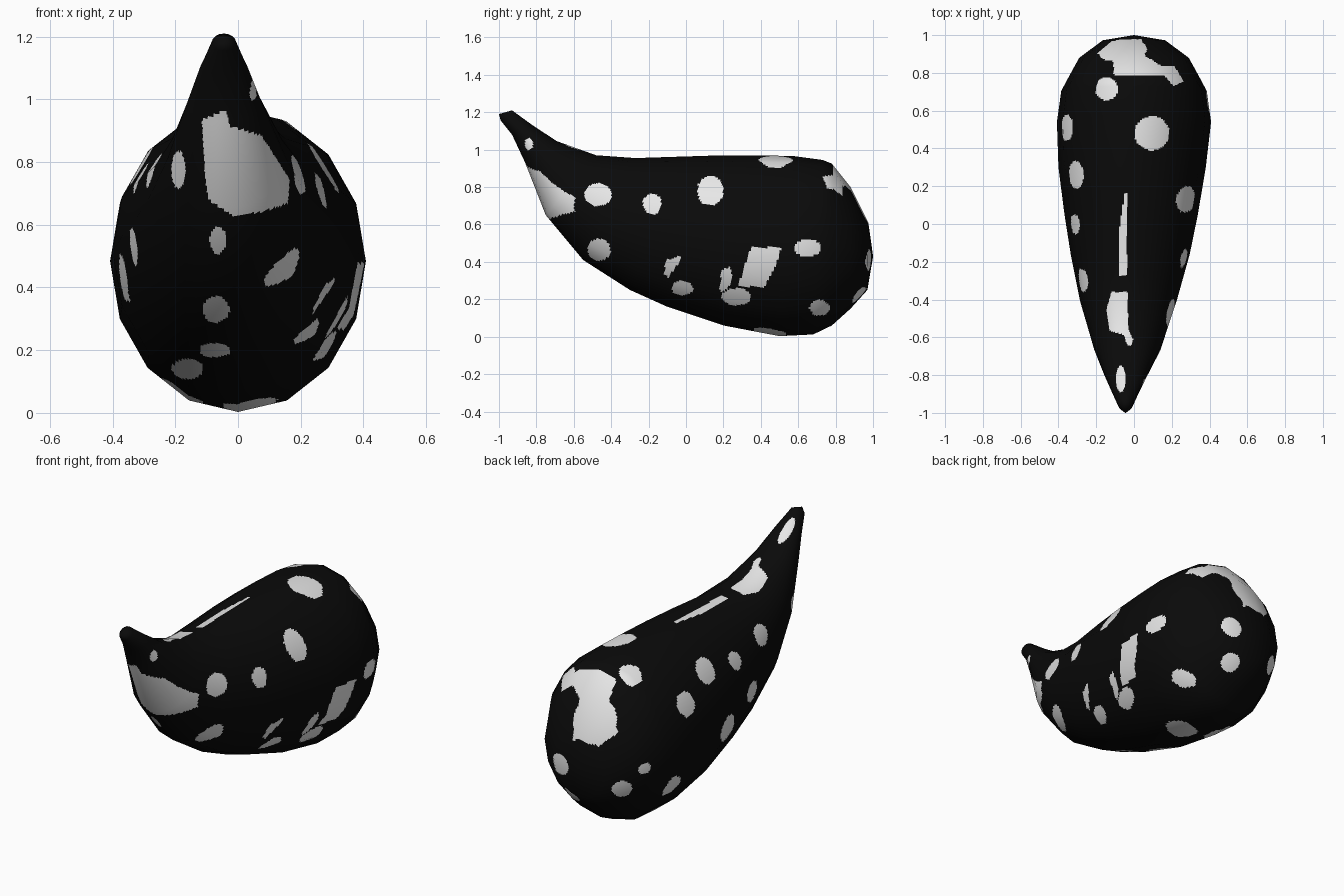
import bpy, math
from mathutils import Vector

# Body rings from the thin upturned tip to the round back:
# top y, top z, bottom y, bottom z, centre x, half width
RINGS = [
    (-0.998, 1.191, -1.0, 1.187, -0.045, 0.002),
    (-0.93, 1.21, -0.99, 1.155, -0.045, 0.038),
    (-0.82, 1.13, -0.93, 1.08, -0.045, 0.075),
    (-0.69, 1.045, -0.86, 0.93, -0.043, 0.12),
    (-0.48, 0.97, -0.75, 0.65, -0.035, 0.19),
    (-0.27, 0.955, -0.55, 0.41, -0.03, 0.255),
    (-0.02, 0.963, -0.30, 0.25, -0.02, 0.315),
    (0.20, 0.97, -0.10, 0.16, -0.015, 0.353),
    (0.40, 0.97, 0.20, 0.06, -0.01, 0.39),
    (0.58, 0.965, 0.50, 0.003, 0.0, 0.408),
    (0.73, 0.945, 0.68, 0.012, 0.0, 0.385),
    (0.78, 0.925, 0.78, 0.06, 0.0, 0.345),
    (0.88, 0.80, 0.88, 0.15, 0.0, 0.29),
    (0.975, 0.61, 0.97, 0.25, 0.0, 0.165),
    (1.0, 0.432, 1.0, 0.428, 0.0, 0.002),
]
SIDES, FINE = 16, 14

# Spots seen from the right: y, z, radius y, radius z
RIGHT_OVALS = [(-0.47, 0.76, .072, .062), (-0.18, 0.71, .05, .056), (0.13, 0.78, .07, .08),
               (-0.465, 0.465, .06, .06), (-0.02, 0.26, .057, .04), (0.27, 0.213, .078, .045),
               (0.65, 0.475, .07, .048), (0.715, 0.155, .055, .042), (-0.84, 1.03, .022, .032)]
RIGHT_SHAPES = [
    [(.35, .48), (.51, .476), (.476, .37), (.42, .267), (.28, .267), (.305, .36)],
    [(.19, .36), (.24, .37), (.25, .31), (.22, .25), (.18, .24)],
    [(-.11, .41), (-.03, .43), (-.035, .40), (-.095, .315), (-.115, .33)],
]
# Spots seen from the front: x, z, radius x, radius z
FRONT_OVALS = [(-.19, .775, .022, .06), (-.063, .55, .027, .042), (-.07, .33, .042, .042),
               (-.073, .20, .05, .023), (-.16, .14, .05, .032)]
FRONT_SHAPES = [
    [(-.115, .935), (-.04, .965), (-.025, .915), (.075, .885), (.165, .745), (.16, .67),
     (.135, .66), (.075, .64), (-.02, .63), (-.095, .68), (-.105, .75)],
]
# Spots seen from above: x, y, radius x, radius y
TOP_OVALS = [(.095, .48, .092, .09), (-.145, .715, .06, .06), (-.07, -.82, .026, .07)]
TOP_SHAPES = [
    [(-.12, -.36), (-.035, -.36), (-.03, -.555), (-.005, -.61), (-.015, -.65),
     (-.04, -.635), (-.05, -.59), (-.13, -.565), (-.145, -.45)],
    [(.06, .89), (.14, .84), (.21, .84), (.265, .755), (.21, .73), (.16, .785),
     (-.105, .785), (-.115, .91), (-.2, .9), (-.115, .97), (.04, .98)],
]
# Spots on the left, back and underside: x, y, z, radius
BALLS = [(-.06, .94, .70, .13), (.12, .975, .41, .06), (.09, .94, .21, .058),
         (-.22, .90, .33, .055), (-.32, .83, .44, .036), (-.34, .63, .28, .065),
         (-.365, .14, .43, .075), (-.365, .51, .71, .07), (-.32, .26, .80, .075),
         (-.31, .0, .75, .052), (-.28, -.30, .78, .062), (-.335, -.13, .53, .06),
         (.04, .45, .015, .09), (-.18, .50, .06, .08)]


def in_oval(a, b, o):
    return ((a - o[0]) / o[2]) ** 2 + ((b - o[1]) / o[3]) ** 2 < 1


def in_shape(a, b, pts):
    inside = False
    for (x0, y0), (x1, y1) in zip(pts, pts[1:] + pts[:1]):
        if (y0 > b) != (y1 > b) and a < x0 + (b - y0) * (x1 - x0) / (y1 - y0):
            inside = not inside
    return inside


def hit(a, b, ovals, shapes):
    return any(in_oval(a, b, o) for o in ovals) or any(in_shape(a, b, s) for s in shapes)


def is_spot(c, n):
    return (n.x > 0.1 and hit(c.y, c.z, RIGHT_OVALS, RIGHT_SHAPES)
            or n.y < -0.02 and hit(c.x, c.z, FRONT_OVALS, FRONT_SHAPES)
            or n.z > 0.02 and hit(c.x, c.y, TOP_OVALS, TOP_SHAPES)
            or any((c - Vector(s[:3])).length_squared < s[3] ** 2 for s in BALLS))


# Coarse 16-sided cage and its smooth normals
cage = []
for ty, tz, by, bz, cx, hw in RINGS:
    row = []
    for k in range(SIDES):
        t = 2 * math.pi * k / SIDES
        s, c = math.sin(t), math.cos(t)
        row.append(Vector((cx + hw * s, (ty + by) / 2 + (ty - by) / 2 * c,
                           (tz + bz) / 2 + (tz - bz) / 2 * c)))
    cage.append(row)
last = len(cage) - 1
normals = []
for i in range(last + 1):
    row = []
    for k in range(SIDES):
        along = cage[min(i + 1, last)][k] - cage[max(i - 1, 0)][k]
        around = cage[i][(k + 1) % SIDES] - cage[i][k - 1]
        row.append(around.cross(along).normalized())
    normals.append(row)
normals[0] = [Vector((0, -0.9, 0.44))] * SIDES
normals[last] = [Vector((0, 1, 0))] * SIDES


def fine_row(a, b, f):
    row = []
    for k in range(SIDES):
        p, q = a[k].lerp(b[k], f), a[(k + 1) % SIDES].lerp(b[(k + 1) % SIDES], f)
        row += [p.lerp(q, j / FINE) for j in range(FINE)]
    return row


# Fine grid on the same flat facets, so the spots get clean edges
verts, vnorm, rows = [], [], 0
for i in range(last):
    steps = math.ceil(max((q - p).length for p, q in zip(cage[i], cage[i + 1])) / 0.012)
    for s in range(steps + (i == last - 1)):
        verts += fine_row(cage[i], cage[i + 1], s / steps)
        vnorm += fine_row(normals[i], normals[i + 1], s / steps)
        rows += 1
n = SIDES * FINE
faces = [(r * n + k, r * n + (k + 1) % n, (r + 1) * n + (k + 1) % n, (r + 1) * n + k)
         for r in range(rows - 1) for k in range(n)]
faces += [tuple(reversed(range(n))), tuple(range((rows - 1) * n, rows * n))]

mesh = bpy.data.meshes.new("spotted_body")
mesh.from_pydata([tuple(v) for v in verts], [], faces)
for name, value in (("black", 0.003), ("white", 0.8)):
    mat = bpy.data.materials.new(name)
    mat.diffuse_color = (value, value, value, 1)
    mesh.materials.append(mat)

# White spots
for poly in mesh.polygons:
    poly.use_smooth = True
    poly.material_index = int(is_spot(poly.center, poly.normal))
mesh.normals_split_custom_set_from_vertices([tuple(v.normalized()) for v in vnorm])

body = bpy.data.objects.new("spotted_body", mesh)
bpy.context.collection.objects.link(body)
